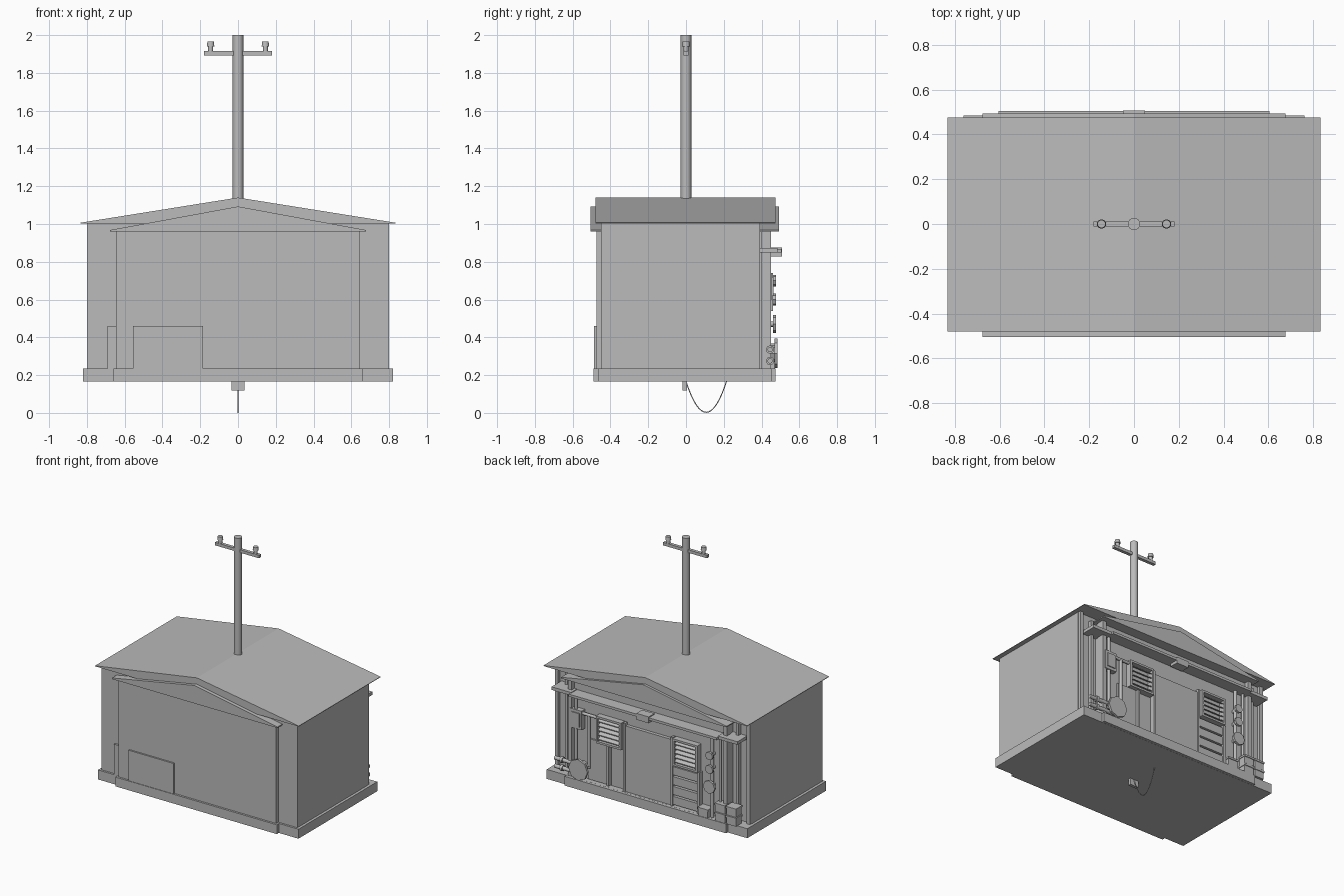
import bpy, math
from mathutils import Vector

grey = bpy.data.materials.new("plain_grey")
grey.diffuse_color = (0.5, 0.5, 0.5, 1)


def make(name, verts, faces):
    me = bpy.data.meshes.new(name)
    me.from_pydata(verts, [], faces)
    me.materials.append(grey)
    ob = bpy.data.objects.new(name, me)
    bpy.context.collection.objects.link(ob)
    return ob


def prism(name, profile, y0, y1):
    """Extrude an x-z outline (counter-clockwise seen from the front) along y."""
    n = len(profile)
    verts = [(x, y, z) for y in (y0, y1) for x, z in profile]
    faces = [tuple(range(n)), tuple(range(2 * n - 1, n - 1, -1))]
    faces += [(i, i + n, (i + 1) % n + n, (i + 1) % n) for i in range(n)]
    return make(name, verts, faces)


def box(name, x0, x1, y0, y1, z0, z1):
    return prism(name, [(x0, z0), (x1, z0), (x1, z1), (x0, z1)], y0, y1)


def rod(name, a, b, r, sides=10, r2=None):
    """Cylinder or cone between two points."""
    a, b = Vector(a), Vector(b)
    d = b - a
    bpy.ops.mesh.primitive_cone_add(vertices=sides, radius1=r, radius2=r if r2 is None else r2,
                                    depth=d.length, location=(a + b) / 2,
                                    rotation=d.to_track_quat('Z', 'Y').to_euler())
    ob = bpy.context.object
    ob.name = name
    ob.data.materials.append(grey)
    bpy.ops.object.shade_smooth_by_angle(angle=math.radians(40))
    return ob


# Stepped base
box("base", -0.82, 0.82, -0.465, 0.455, 0.165, 0.235)
box("base_centre", -0.66, 0.66, -0.49, 0.475, 0.166, 0.2345)

# Walls with a projecting middle section front and back
box("main_walls", -0.8, 0.8, -0.45, 0.37, 0.23, 1.006)
box("front_wall", -0.645, 0.645, -0.475, -0.4, 0.23, 0.97)
box("back_wall", -0.645, 0.645, 0.3, 0.415, 0.23, 0.97)
box("front_hatch", -0.555, -0.185, -0.487, -0.46, 0.235, 0.46)
box("front_side_box", -0.69, -0.64, -0.465, -0.4, 0.235, 0.46)

# Main roof and the lower gable that runs through it
prism("main_roof", [(-0.833, 1.003), (0.833, 1.003), (0.833, 1.007), (0, 1.14), (-0.833, 1.007)], -0.48, 0.475)
prism("gable_roof", [(-0.677, 0.96), (0.677, 0.96), (0.677, 0.968), (0, 1.093), (-0.677, 0.968)], -0.505, 0.492)

# Pole, crossarm and insulators
rod("pole", (0, 0, 1.05), (0, 0, 2.0), 0.028, 16)
box("crossarm", -0.18, 0.18, -0.012, 0.012, 1.893, 1.915)
for s in (-1, 1):
    x = s * 0.145
    rod("insulator_stem", (x, 0, 1.91), (x, 0, 1.945), 0.014, 10)
    rod("insulator_cap", (x, 0, 1.94), (x, 0, 1.965), 0.021, 10, 0.018)

# Plug and hanging wire below the floor
box("underside_plug", -0.035, 0.035, -0.018, 0.004, 0.118, 0.17)
curve = bpy.data.curves.new("hanging_wire", 'CURVE')
curve.dimensions = '3D'
curve.bevel_depth = 0.003
curve.bevel_resolution = 1
line = curve.splines.new('POLY')
line.points.add(16)
for i, p in enumerate(line.points):
    t = i / 8 - 1
    p.co = (0, 0.107 + 0.107 * t, 0.003 + 0.163 * t * t, 1)
curve.materials.append(grey)
bpy.context.collection.objects.link(bpy.data.objects.new("hanging_wire", curve))

# Back gutter, corner trims and posts
box("gutter", -0.605, 0.605, 0.40, 0.505, 0.85, 0.868)
box("lamp", -0.05, 0.05, 0.44, 0.507, 0.828, 0.875)
for s in (-1, 1):
    def sbox(name, a, b, *rest):
        box(name, min(s * a, s * b), max(s * a, s * b), *rest)
    sbox("gutter_end", 0.6, 0.76, 0.36, 0.485, 0.85, 0.873)
    sbox("corner_trim", 0.77, 0.797, 0.36, 0.392, 0.235, 1.004)
    sbox("side_post", 0.69, 0.71, 0.36, 0.40, 0.235, 0.96)
    sbox("wall_post", 0.62, 0.65, 0.40, 0.45, 0.235, 0.96)
    sbox("door_post", 0.187, 0.203, 0.40, 0.448, 0.235, 0.74)
    # Louvred windows
    for name, a, b, z0, z1 in (("louvre_left_frame", 0.21, 0.225, 0.54, 0.74),
                               ("louvre_right_frame", 0.4, 0.415, 0.54, 0.74),
                               ("louvre_top_frame", 0.21, 0.415, 0.725, 0.74),
                               ("louvre_sill", 0.21, 0.415, 0.54, 0.555)):
        sbox(name, a, b, 0.41, 0.46, z0, z1)
    for i in range(5):
        z = 0.565 + i * 0.033
        slat = [(0.415, z + 0.024), (0.455, z), (0.455, z + 0.006), (0.415, z + 0.03)]
        xs = (s * 0.215, s * 0.41)
        make("louvre_slat", [(x, y, h) for x in sorted(xs) for y, h in slat],
             [(3, 2, 1, 0), (4, 5, 6, 7)] + [(j, (j + 1) % 4, (j + 1) % 4 + 4, j + 4) for j in range(4)])

# Door and wall panels
box("door", -0.185, 0.185, 0.40, 0.44, 0.235, 0.72)
box("left_panel", 0.34, 0.50, 0.40, 0.428, 0.24, 0.54)
box("panel_batten", 0.32, 0.34, 0.40, 0.445, 0.24, 0.54)
box("board_post", -0.425, -0.405, 0.40, 0.45, 0.235, 0.54)
for i in range(4):
    z = 0.245 + i * 0.073
    box("wall_board", -0.405, -0.2, 0.40, 0.442, z, z + 0.06)

# Pipes, meter box and round gauge on the +x half of the back
for x, z0, z1 in ((0.59, 0.3, 0.85), (0.485, 0.33, 0.72)):
    rod("vertical_pipe", (x, 0.44, z0), (x, 0.44, z1), 0.011)
rod("upper_pipe", (0.6, 0.44, 0.72), (0.4, 0.44, 0.72), 0.011)
rod("lower_pipe", (0.6, 0.44, 0.345), (0.48, 0.44, 0.345), 0.011)
box("meter_box", 0.535, 0.63, 0.41, 0.455, 0.6, 0.74)
box("meter_face", 0.55, 0.615, 0.45, 0.462, 0.62, 0.72)
rod("gauge_body", (0.545, 0.41, 0.315), (0.545, 0.47, 0.315), 0.045, 8)
rod("gauge_face", (0.545, 0.468, 0.315), (0.545, 0.485, 0.315), 0.078, 8)
for z in (0.275, 0.335):
    rod("side_pipe", (0.76, 0.445, z), (0.56, 0.445, z), 0.014)
    rod("pipe_collar", (0.71, 0.445, z), (0.69, 0.445, z), 0.022)

# Valve pipe on the -x half of the back
rod("valve_pipe", (-0.52, 0.435, 0.235), (-0.52, 0.435, 0.85), 0.013)
for z, r in ((0.7, 0.03), (0.6, 0.032), (0.47, 0.048)):
    rod("valve_stem", (-0.52, 0.41, z), (-0.52, 0.465, z), 0.014)
    rod("valve_wheel", (-0.52, 0.46, z), (-0.52, 0.477, z), r, 8)
rod("drain_pipe", (-0.585, 0.435, 0.235), (-0.585, 0.435, 0.85), 0.01)

# Stacked crates
for x, z in ((-0.61, 0.235), (-0.7, 0.235), (-0.61, 0.303), (-0.7, 0.303), (-0.47, 0.235)):
    box("crate", x - 0.038, x + 0.038, 0.405, 0.472, z, z + 0.05)
    box("crate_lid", x - 0.042, x + 0.042, 0.40, 0.477, z + 0.05, z + 0.064)
